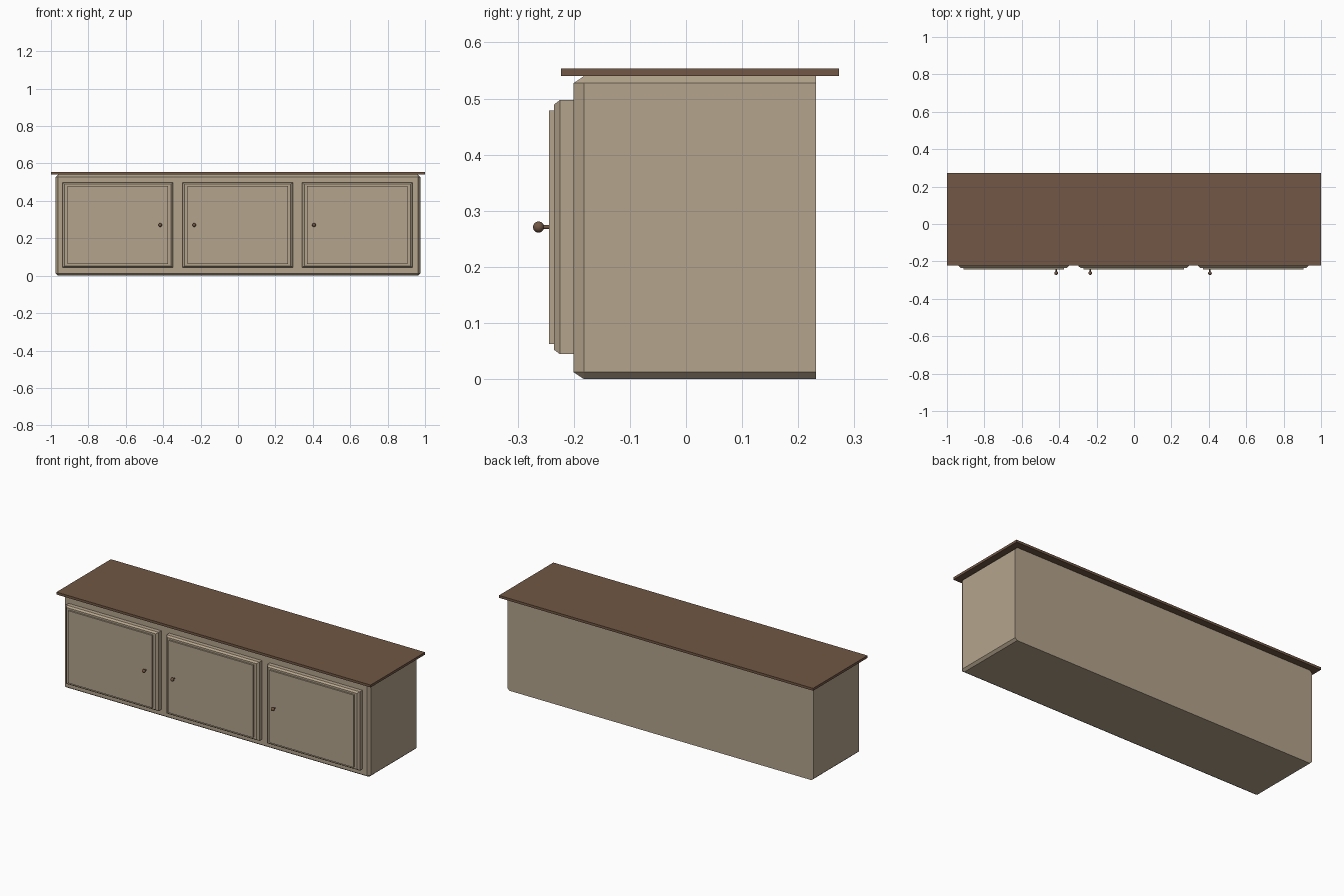
import bpy, bmesh, math

if "Cube" in bpy.data.objects:
    bpy.data.objects.remove(bpy.data.objects["Cube"])

def material(name, rgb):
    m = bpy.data.materials.new(name)
    m.diffuse_color = (*rgb, 1)
    m.use_nodes = True
    m.node_tree.nodes["Principled BSDF"].inputs["Base Color"].default_value = m.diffuse_color
    return m

cream = material("cream_paint", (0.456, 0.371, 0.262))
brown = material("brown_wood", (0.165, 0.095, 0.058))

def finish(name, bm, mat, smooth=False):
    bmesh.ops.recalc_face_normals(bm, faces=bm.faces)
    for f in bm.faces:
        f.smooth = smooth
    me = bpy.data.meshes.new(name)
    bm.to_mesh(me)
    bm.free()
    ob = bpy.data.objects.new(name, me)
    me.materials.append(mat)
    bpy.context.collection.objects.link(ob)
    return ob

def hull(name, points, mat):
    bm = bmesh.new()
    for p in points:
        bm.verts.new(p)
    bmesh.ops.convex_hull(bm, input=bm.verts)
    bmesh.ops.dissolve_limit(bm, angle_limit=0.01, verts=bm.verts, edges=bm.edges)
    return finish(name, bm, mat)

def rect(cx, cz, hx, hz, y):
    return [(cx + sx * hx, y, cz + sz * hz) for sx in (-1, 1) for sz in (-1, 1)]

# cabinet body: all edges chamfered except those around the back
hx, hz, cz = 0.975, 0.27, 0.27
bx, bz = 0.0135, 0.0125
front, shoulder, back = -0.2005, -0.182, 0.232
pts = rect(0, cz, hx - bx, hz - bz, front)
for y in (shoulder, back):
    pts += rect(0, cz, hx, hz - bz, y) + rect(0, cz, hx - bx, hz, y)
hull("cabinet_body", pts, cream)

# top slab
hull("top_slab", rect(0, 0.547, 1.0, 0.007, -0.2225) + rect(0, 0.547, 1.0, 0.007, 0.2725), brown)

# doors with chamfered front, raised panel and round knob
for side, cx, kx in (("left", -0.643, -0.416), ("middle", -0.002, -0.234), ("right", 0.638, 0.406)):
    dz, w, h = 0.271, 0.295, 0.2265
    hull(side + "_door", rect(cx, dz, w, h, -0.199) + rect(cx, dz, w, h, -0.2246)
         + rect(cx, dz, w - 0.0115, h - 0.008, -0.2353), cream)
    hull(side + "_door_panel", rect(cx, dz, w - 0.027, h - 0.0183, -0.234)
         + rect(cx, dz, w - 0.027, h - 0.0183, -0.2442), cream)

    bm = bmesh.new()
    bmesh.ops.create_uvsphere(bm, u_segments=24, v_segments=12, radius=0.0099)
    knob = finish(side + "_knob", bm, brown, True)
    knob.location = (kx, -0.2628, dz)

    bm = bmesh.new()
    bmesh.ops.create_cone(bm, cap_ends=True, segments=16, radius1=0.0037, radius2=0.0037, depth=0.02)
    stem = finish(side + "_knob_stem", bm, brown)
    stem.rotation_euler = (math.pi / 2, 0, 0)
    stem.location = (kx, -0.252, dz)
